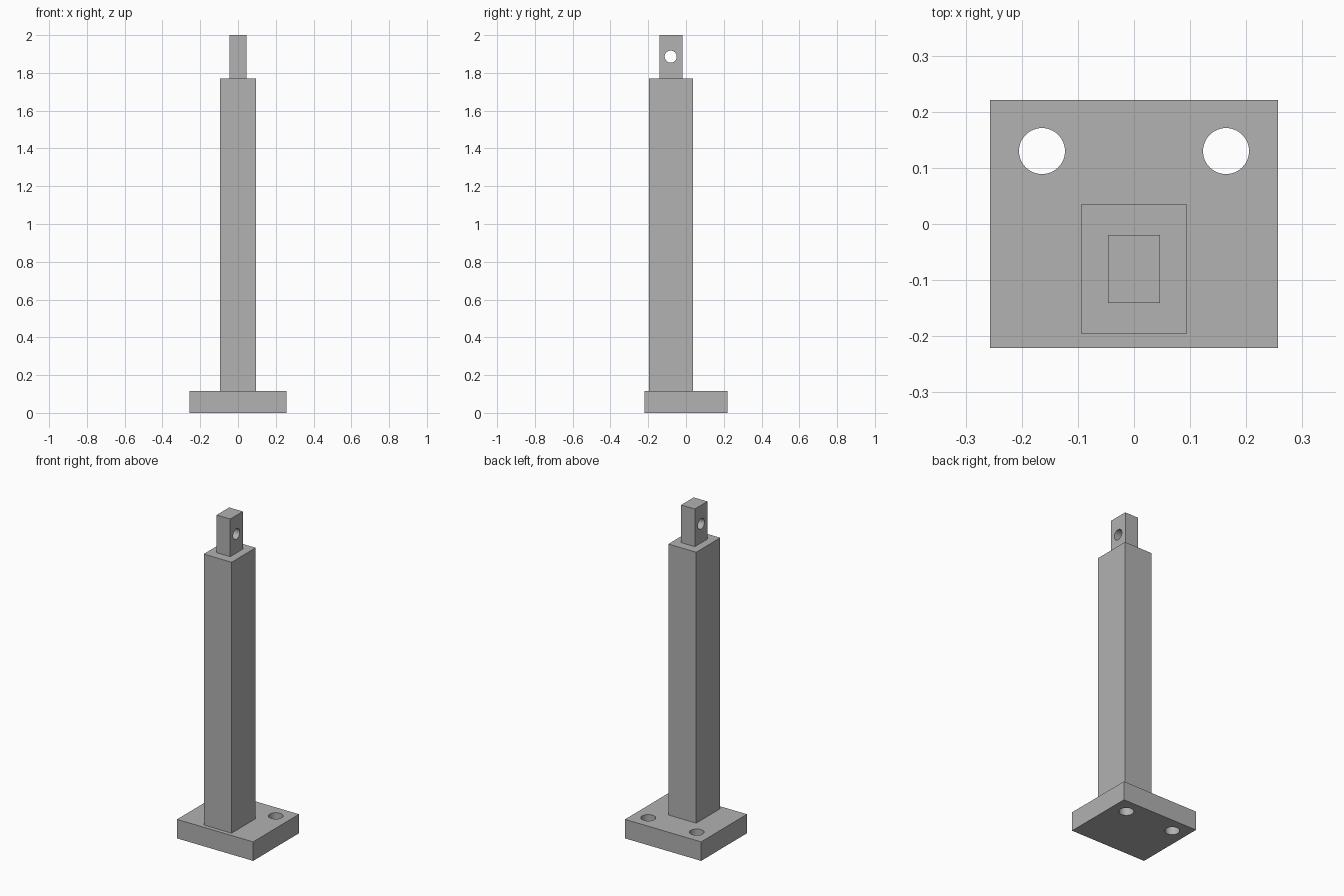
import bpy
from math import pi, radians

cube = bpy.data.objects.get("Cube")
if cube:
    bpy.data.objects.remove(cube, do_unlink=True)

GREY = (0.445, 0.445, 0.445, 1)
steel = bpy.data.materials.new("plain grey")
steel.use_nodes = True
steel.diffuse_color = GREY
steel.node_tree.nodes["Principled BSDF"].inputs["Base Color"].default_value = GREY


def box(name, width, depth, y, bottom, top):
    """Block centred on x = 0, given its centre in y and its height range."""
    bpy.ops.mesh.primitive_cube_add(size=1, location=(0, y, (bottom + top) / 2))
    ob = bpy.context.object
    ob.name = name
    ob.scale = (width, depth, top - bottom)
    bpy.ops.object.transform_apply(location=False, rotation=False, scale=True)
    ob.data.materials.append(steel)
    return ob


def drill(target, radius, location, rotation=(0, 0, 0)):
    """Cut a round through hole and remove the cutter."""
    bpy.ops.mesh.primitive_cylinder_add(vertices=48, radius=radius, depth=0.5,
                                        location=location, rotation=rotation)
    cutter = bpy.context.object
    cutter.hide_render = True
    cutter.data.materials.append(steel)
    bpy.context.view_layer.objects.active = target
    mod = target.modifiers.new("hole", "BOOLEAN")
    mod.operation = "DIFFERENCE"
    mod.solver = "EXACT"
    mod.object = cutter
    bpy.ops.object.modifier_apply(modifier=mod.name)
    bpy.data.objects.remove(cutter, do_unlink=True)


def smooth_holes(ob):
    bpy.ops.object.select_all(action="DESELECT")
    ob.select_set(True)
    bpy.context.view_layer.objects.active = ob
    bpy.ops.object.shade_smooth_by_angle(angle=radians(30))


# Base plate with two bolt holes at the back
base = box("base_plate", 0.514, 0.442, 0, 0, 0.116)
for side in (-1, 1):
    drill(base, 0.041, (side * 0.164, 0.13, 0.058))
smooth_holes(base)

# Tall square post
box("post", 0.188, 0.232, -0.08, 0.116, 1.77)

# Top lug with a sideways pin hole
lug = box("top_lug", 0.092, 0.121, -0.08, 1.77, 2)
drill(lug, 0.032, (0, -0.081, 1.886), (0, pi / 2, 0))
smooth_holes(lug)
